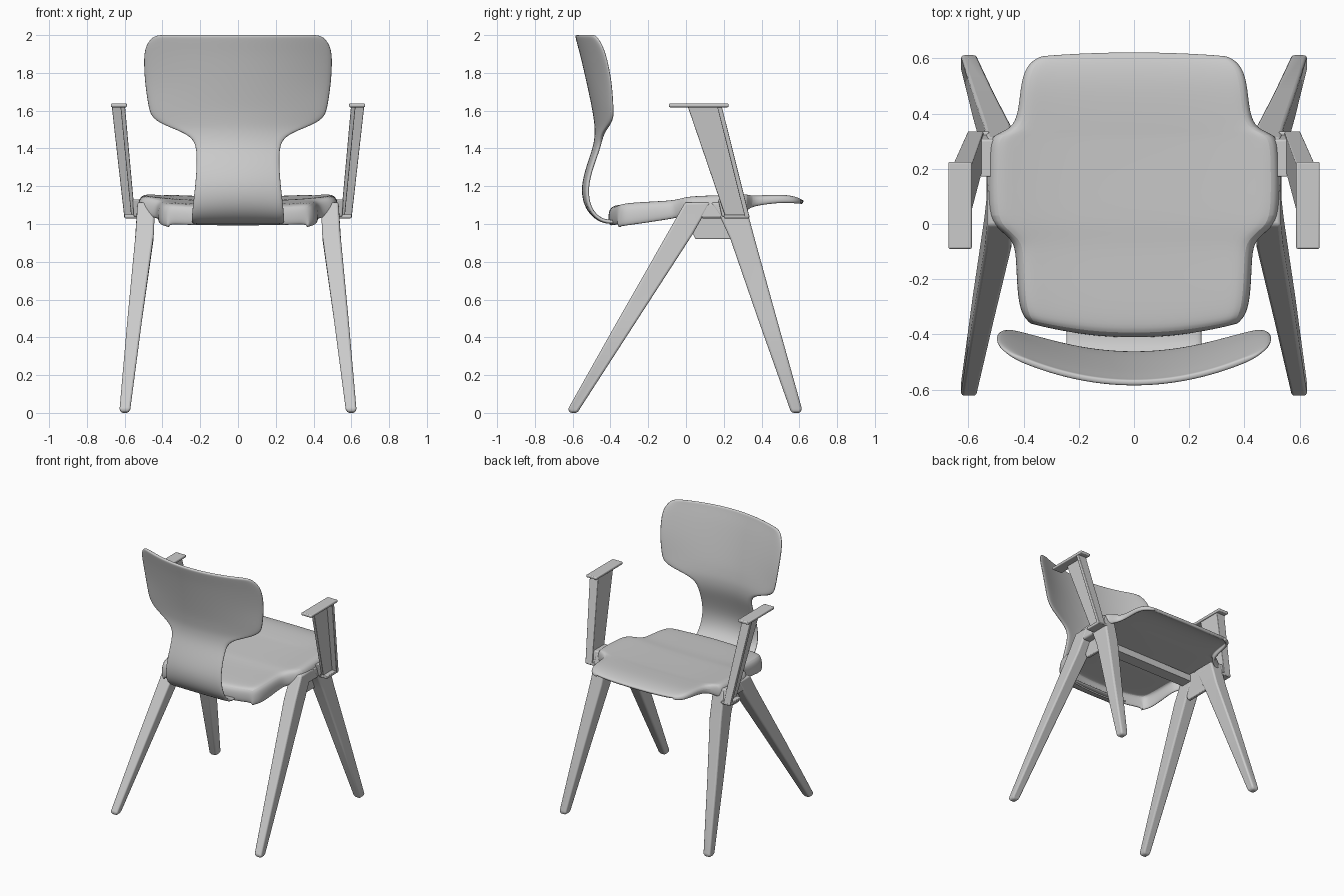
import bpy, bmesh


def make(name, verts, faces, mirror=False, solid=0, subsurf=0, bevel=0):
    me = bpy.data.meshes.new(name)
    me.from_pydata(verts, [], faces)
    if not solid:
        bm = bmesh.new()
        bm.from_mesh(me)
        bmesh.ops.recalc_face_normals(bm, faces=bm.faces)
        bm.to_mesh(me)
        bm.free()
    ob = bpy.data.objects.new(name, me)
    bpy.context.collection.objects.link(ob)
    if solid:
        m = ob.modifiers.new("Thickness", 'SOLIDIFY')
        m.thickness, m.offset = solid, -1
    if bevel:
        m = ob.modifiers.new("Bevel", 'BEVEL')
        m.width, m.segments = bevel, 3
    if subsurf:
        m = ob.modifiers.new("Smooth", 'SUBSURF')
        m.levels = m.render_levels = subsurf
    if mirror:
        ob.modifiers.new("Mirror", 'MIRROR')
    bpy.ops.object.select_all(action='DESELECT')
    ob.select_set(True)
    bpy.context.view_layer.objects.active = ob
    bpy.ops.object.shade_smooth_by_angle(angle=0.7)
    return ob


def sheet(name, rows, thickness):
    """Open surface through rows of points, given thickness and smoothed."""
    n = len(rows[0])
    verts = [p for r in rows for p in r]
    faces = [(i * n + j, i * n + j + 1, (i + 1) * n + j + 1, (i + 1) * n + j)
             for i in range(len(rows) - 1) for j in range(n - 1)]
    return make(name, verts, faces, solid=thickness, subsurf=2)


def beam(name, sections, bevel=0.012):
    """Mirrored beam through sections (z, y0, y1, x0, x1)."""
    verts = []
    for z, y0, y1, x0, x1 in sections:
        verts += [(x0, y0, z), (x1, y0, z), (x1, y1, z), (x0, y1, z)]
    k = len(sections)
    faces = [(3, 2, 1, 0), tuple(range(4 * k - 4, 4 * k))]
    for i in range(k - 1):
        for j in range(4):
            a, b = 4 * i + j, 4 * i + (j + 1) % 4
            faces.append((a, b, b + 4, a + 4))
    return make(name, verts, faces, mirror=True, bevel=bevel)


# Seat: moulded shell with side wings and a deep skirt at one end
# (y, half width, top z, skirt bottom z, end bow)
seat = [
    (-.412, .365, 0.990, 0.980, .06), (-.415, .375, 1.055, 0.983, .06),
    (-.400, .390, 1.092, 0.986, .055), (-.360, .412, 1.102, 0.990, .04),
    (-.250, .425, 1.108, 1.000, .01), (-.110, .428, 1.114, 1.020, 0),
    (-.060, .440, 1.118, 1.030, 0), (-.020, .490, 1.122, 1.040, 0),
    (.015, .530, 1.125, 1.045, 0), (.150, .532, 1.130, 1.045, 0),
    (.290, .530, 1.136, 1.050, 0), (.325, .510, 1.138, 1.060, 0),
    (.345, .445, 1.140, 1.085, 0), (.400, .420, 1.144, 1.100, 0),
    (.500, .412, 1.149, 1.112, 0), (.570, .395, 1.143, 1.110, -.005),
    (.612, .360, 1.132, 1.108, -.015), (.627, .320, 1.122, 1.108, -.02)]
across = [(-1, 0), (-1, .6), (-.95, 1), (-.8, 1), (-.5, 1), (-.2, 1),
          (.2, 1), (.5, 1), (.8, 1), (.95, 1), (1, .6), (1, 0)]
rows = []
for y, w, zt, zb, bow in seat:
    row = []
    for u, f in across:
        x = u * w
        lift = .035 * (abs(x) / .53) ** 4
        row.append((x, y + bow * (x / .4) ** 2, zb + (zt + lift - zb) * f))
    rows.append(row)
sheet("seat", rows, .024)

# Backrest: curved panel, narrow neck and hooked lower end
# (z, centre y, half width, sideways curvature)
back = [
    (2.00, -.588, .43, .5), (1.985, -.586, .465, .5), (1.94, -.574, .497, .5),
    (1.88, -.558, .508, .5), (1.75, -.528, .502, .5), (1.62, -.500, .482, .45),
    (1.57, -.492, .468, .45), (1.535, -.487, .425, .45), (1.505, -.484, .35, .45),
    (1.475, -.484, .275, .45), (1.44, -.487, .235, .45), (1.39, -.498, .222, .45),
    (1.30, -.530, .222, .4), (1.20, -.556, .230, .4), (1.11, -.546, .240, .3),
    (1.05, -.510, .245, .15), (1.015, -.465, .247, .05), (1.000, -.42, .247, 0),
    (1.000, -.36, .247, 0)]
rows = [[(i / 5 * w, y + c * (i / 5 * w) ** 2, z) for i in range(5, -6, -1)]
        for z, y, w, c in back]
sheet("backrest", rows, .022)

# Legs, splayed and tapering to the feet
beam("rear_leg", [(0, -.615, -.575, .58, .62), (.02, -.625, -.563, .570, .627),
                  (.5, -.355, -.253, .507, .585), (.95, -.098, .038, .445, .542),
                  (1.115, -.005, .13, .44, .532)])
beam("front_leg", [(0, .56, .605, .58, .62), (.02, .55, .614, .570, .627),
                   (.5, .38, .48, .507, .585), (.92, .235, .364, .447, .545),
                   (1.04, .18, .332, .442, .537), (1.115, .13, .312, .44, .532)])

# Joints under the seat
beam("leg_hub", [(1.03, .08, .22, .445, .535), (1.11, .02, .30, .44, .53)])
beam("inner_bracket", [(.92, .05, .26, .452, .475), (.96, .03, .27, .45, .475),
                       (1.08, .03, .27, .44, .475)], .005)
beam("cross_rail", [(1.05, 0, .09, 0, .46), (1.10, 0, .09, 0, .46)], 0)

# Armrests: thin leaning plate, flanges on one side and the bottom, and a flat pad
beam("arm_plate", [(1.035, .21, .325, .545, .565), (1.62, .01, .175, .598, .622)], .004)
beam("arm_flange", [(1.035, .312, .337, .545, .602), (1.62, .165, .19, .598, .668)], .004)
beam("arm_foot", [(1.03, .20, .335, .525, .60), (1.05, .20, .335, .525, .602)], .005)
beam("arm_mount", [(1.04, .19, .325, .50, .552), (1.13, .17, .305, .50, .558)], .006)
beam("arm_pad", [(1.618, -.09, .225, .588, .673), (1.638, -.09, .225, .588, .673)], .006)
